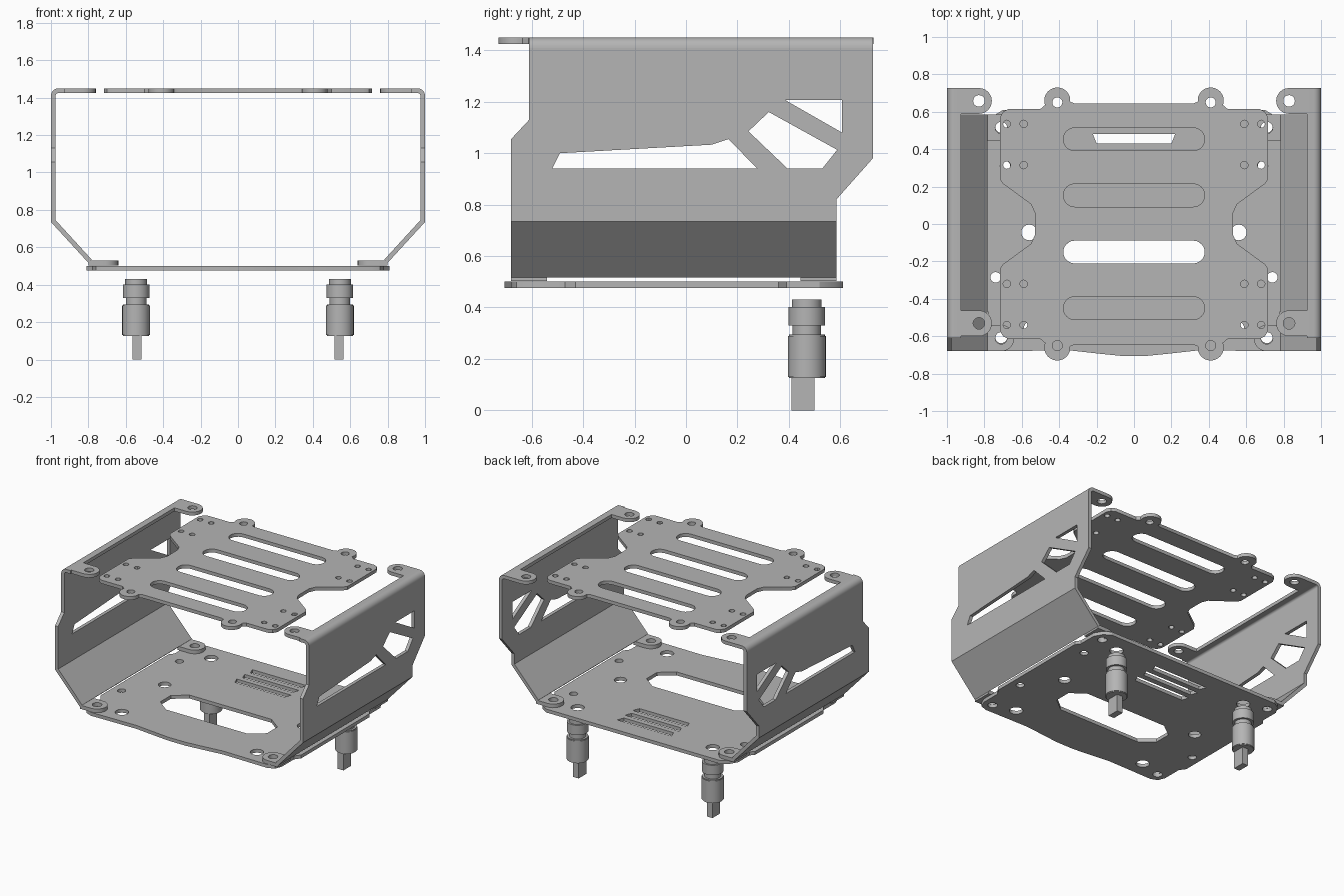
import bpy, bmesh, math
from mathutils import Matrix, Vector

cube = bpy.data.objects.get("Cube")
if cube:
    bpy.data.objects.remove(cube, do_unlink=True)

grey = bpy.data.materials.new("plain_grey")
grey.use_nodes = True
GREY = (0.46, 0.46, 0.46, 1.0)
grey.diffuse_color = GREY
grey.node_tree.nodes["Principled BSDF"].inputs["Base Color"].default_value = GREY

# Local sheet axes to world axes
FLAT = Matrix.Identity(4)
SIDE = Matrix(((0, 0, 1, 0), (1, 0, 0, 0), (0, 1, 0, 0), (0, 0, 0, 1)))
PROFILE = Matrix(((1, 0, 0, 0), (0, 0, -1, 0), (0, 1, 0, 0), (0, 0, 0, 1)))


def arc(cx, cy, r, a0, a1, n=12):
    angles = [math.radians(a0 + (a1 - a0) * i / n) for i in range(n + 1)]
    return [(cx + r * math.cos(a), cy + r * math.sin(a)) for a in angles]


def circle(cx, cy, r, n=20):
    return arc(cx, cy, r, 0, 360 - 360 / n, n - 1)


def slot(cx, cy, half_length, r):
    d = half_length - r
    return arc(cx + d, cy, r, -90, 90) + arc(cx - d, cy, r, 90, 270)


def mirror_x(points):
    return points + [(-x, y) for x, y in reversed(points)]


def sheet(bm, outline, holes, low, high, axes=FLAT):
    """Add a flat sheet with holes, spanning low..high along its normal."""
    curve = bpy.data.curves.new("sheet", 'CURVE')
    curve.dimensions = '2D'
    curve.fill_mode = 'BOTH'
    curve.extrude = (high - low) / 2
    for loop in [outline] + holes:
        spline = curve.splines.new('POLY')
        spline.points.add(len(loop) - 1)
        for p, (x, y) in zip(spline.points, loop):
            p.co = (x, y, 0, 1)
        spline.use_cyclic_u = True
    tmp = bpy.data.objects.new("sheet", curve)
    bpy.context.scene.collection.objects.link(tmp)
    dg = bpy.context.evaluated_depsgraph_get()
    mesh = bpy.data.meshes.new_from_object(tmp.evaluated_get(dg))
    mesh.transform(axes @ Matrix.Translation((0, 0, (low + high) / 2)))
    part = bmesh.new()
    part.from_mesh(mesh)
    bmesh.ops.remove_doubles(part, verts=part.verts, dist=1e-5)
    bmesh.ops.recalc_face_normals(part, faces=part.faces)
    part.to_mesh(mesh)
    part.free()
    bm.from_mesh(mesh)
    bpy.data.objects.remove(tmp, do_unlink=True)
    bpy.data.curves.remove(curve)
    bpy.data.meshes.remove(mesh)


def finish(bm, name, mirrored=False):
    mesh = bpy.data.meshes.new(name)
    bm.to_mesh(mesh)
    bm.free()
    mesh.materials.clear()
    mesh.materials.append(grey)
    for p in mesh.polygons:
        p.material_index = 0
    ob = bpy.data.objects.new(name, mesh)
    bpy.context.scene.collection.objects.link(ob)
    if mirrored:
        ob.modifiers.new("mirror", 'MIRROR').use_mirror_merge = False
    bpy.ops.object.select_all(action='DESELECT')
    ob.select_set(True)
    bpy.context.view_layer.objects.active = ob
    bpy.ops.object.shade_smooth_by_angle(angle=math.radians(30))
    return ob


# Top plate: waisted outline with four ears, slots and screw holes
quarter = [(0.32, 0.645), (0.342, 0.655)] + arc(0.41, 0.66, 0.07, 165, -20) + [
    (0.50, 0.615), (0.67, 0.615), (0.70, 0.60), (0.717, 0.57),
    (0.717, 0.24), (0.70, 0.215), (0.55, 0.105), (0.53, 0.06)]
half = quarter + [(x, -y) for x, y in reversed(quarter)]
holes = [slot(0, y, 0.378, 0.061) for y in (0.453, 0.153, -0.15, -0.45)]
for s in (-1, 1):
    holes += [circle(s * 0.41, y, 0.027) for y in (0.65, -0.65)]
    holes += [circle(s * x, y, 0.02, 12) for x in (0.59, 0.68)
              for y in (0.535, 0.315, -0.32, -0.54)]
bm = bmesh.new()
sheet(bm, mirror_x(half), holes, 1.425, 1.45)
finish(bm, "top_plate")

# Bottom plate: chamfered window, three vents and mounting holes
half = [(0.60, 0.61), (0.70, 0.61), (0.75, 0.58), (0.785, 0.52), (0.785, 0.39),
        (0.81, 0.36), (0.81, -0.43), (0.78, -0.47), (0.78, -0.61), (0.76, -0.66),
        (0.71, -0.68), (0.35, -0.675), (0.17, -0.695), (0.07, -0.705)]
window = mirror_x([(0.33, -0.085), (0.43, -0.16), (0.43, -0.28), (0.33, -0.36)])
holes = [window]
for y in (0.455, 0.365, 0.275):
    holes.append(mirror_x([(0.22, y + 0.025), (0.20, y - 0.025)]))
for s in (-1, 1):
    for x, y, r in ((0.545, 0.47, 0.045), (0.545, -0.56, 0.045), (0.56, -0.045, 0.042),
                    (0.69, 0.31, 0.028), (0.74, -0.285, 0.028),
                    (0.71, 0.52, 0.032), (0.71, -0.605, 0.032)):
        holes.append(circle(s * x, y, r))
bm = bmesh.new()
sheet(bm, mirror_x(half), holes, 0.475, 0.50)
finish(bm, "bottom_plate")

# Side panels: pierced wall, rounded top bend, sloped skirt and screw tabs
bm = bmesh.new()
wall = [(-0.61, 1.41), (0.727, 1.41), (0.727, 0.98), (0.585, 0.82), (0.585, 0.735),
        (-0.68, 0.735), (-0.68, 1.055), (-0.61, 1.13)]
cutouts = [
    [(-0.52, 0.94), (-0.49, 1.0), (0.10, 1.033), (0.165, 1.055), (0.277, 0.94)],
    [(0.243, 1.085), (0.322, 1.16), (0.588, 1.013), (0.53, 0.94), (0.395, 0.94)],
    [(0.385, 1.207), (0.607, 1.207), (0.607, 1.08)]]
sheet(bm, wall, cutouts, 0.975, 1.0, SIDE)
bend = arc(0.96, 1.41, 0.04, 0, 90, 8) + [(0.925, 1.45), (0.925, 1.425)] \
    + arc(0.96, 1.41, 0.015, 90, 0, 8)
sheet(bm, bend, [], -0.727, 0.61, PROFILE)
skirt = [(1.0, 0.735), (0.80, 0.517), (0.782, 0.534), (0.975, 0.745), (0.985, 0.745)]
sheet(bm, skirt, [], -0.585, 0.68, PROFILE)
for y in (0.658, -0.531):
    tab = [(0.925, y + 0.069), (0.925, y - 0.069)] + arc(0.829, y, 0.069, 270, 90)
    sheet(bm, tab, [circle(0.829, y, 0.031)], 1.425, 1.45)
for y in (0.515, -0.61):
    tab = [(0.80, y + 0.07), (0.80, y - 0.07)] + arc(0.71, y, 0.07, 270, 90)
    sheet(bm, tab, [circle(0.71, y, 0.032)], 0.503, 0.53)
finish(bm, "side_panels", mirrored=True)

# Spacer posts: stepped cylinders with a flat key at the bottom
bm = bmesh.new()
for r, z0, z1 in ((0.07, 0.125, 0.295), (0.074, 0.13, 0.288), (0.055, 0.295, 0.33),
                  (0.071, 0.33, 0.402), (0.058, 0.402, 0.43)):
    bmesh.ops.create_cone(bm, cap_ends=True, segments=32, radius1=r, radius2=r, depth=z1 - z0,
                          matrix=Matrix.Translation((0.545, 0.47, (z0 + z1) / 2)))
bmesh.ops.create_cube(bm, size=1, matrix=Matrix.Translation((0.54, 0.455, 0.065))
                      @ Matrix.Diagonal((0.046, 0.088, 0.13, 1)))
finish(bm, "spacer_posts", mirrored=True)
